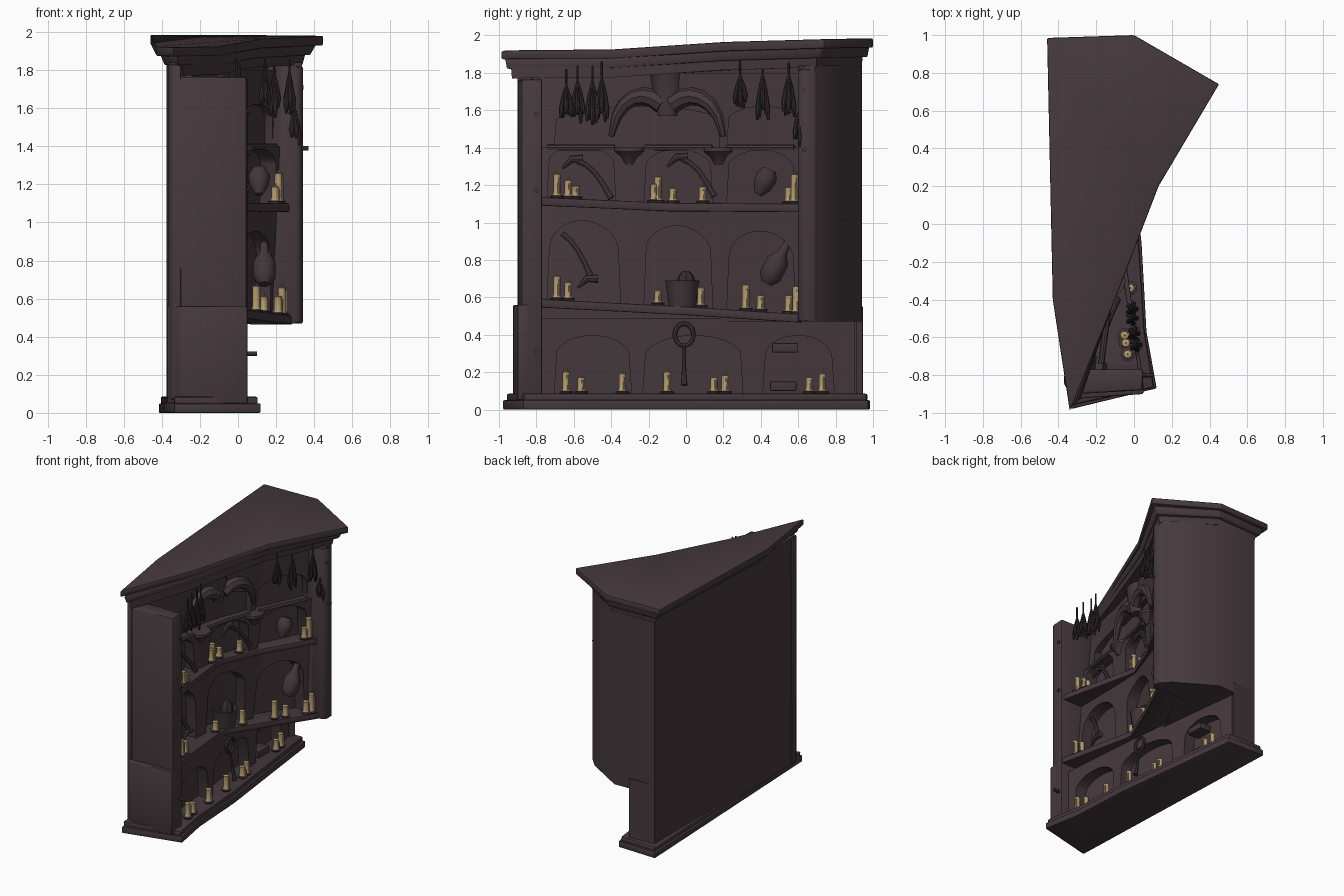
import bpy, bmesh, math, random
from mathutils import Matrix

if "Cube" in bpy.data.objects:
    bpy.data.objects.remove(bpy.data.objects["Cube"])
random.seed(3)

def mat(name, c):
    m = bpy.data.materials.new(name)
    m.diffuse_color = (*c, 1)
    m.use_nodes = True
    m.node_tree.nodes["Principled BSDF"].inputs["Base Color"].default_value = m.diffuse_color
    return m
WOOD = mat("dark violet wood", (0.060, 0.041, 0.048))
IRON = mat("darker goods", (0.053, 0.037, 0.043))
HERB = mat("dried herb", (0.036, 0.026, 0.030))
WAX = mat("candle wax", (0.46, 0.33, 0.17))

def finish(name, bm, m, bevel=0, seg=2):
    bmesh.ops.recalc_face_normals(bm, faces=bm.faces)
    me = bpy.data.meshes.new(name)
    bm.to_mesh(me)
    bm.free()
    o = bpy.data.objects.new(name, me)
    bpy.context.collection.objects.link(o)
    me.materials.append(m)
    if bevel:
        b = o.modifiers.new("bevel", 'BEVEL')
        b.width, b.segments = bevel, seg
    return o

def prism(name, bot, top, zb, zt, m=WOOD, bevel=0, seg=2):
    """Loft between two plan outlines; heights are numbers or functions of (x, y)."""
    f = lambda z, p: z(*p) if callable(z) else z
    bm = bmesh.new()
    a = [bm.verts.new((*p, f(zb, p))) for p in bot]
    b = [bm.verts.new((*p, f(zt, p))) for p in top]
    n = len(a)
    for i in range(n):
        bm.faces.new((a[i], a[(i+1) % n], b[(i+1) % n], b[i]))
    caps = [bm.faces.new(a), bm.faces.new(b)]
    bmesh.ops.triangulate(bm, faces=caps)
    return finish(name, bm, m, bevel, seg)

def lathe(name, prof, loc, m, n=12, rot=None, sq=(1, 1)):
    bm = bmesh.new()
    rings = [[bm.verts.new((r*sq[0]*math.cos(2*math.pi*i/n), r*sq[1]*math.sin(2*math.pi*i/n), z))
              for i in range(n)] for r, z in prof]
    for a, b in zip(rings, rings[1:]):
        for i in range(n):
            bm.faces.new((a[i], a[(i+1) % n], b[(i+1) % n], b[i]))
    bm.faces.new(rings[0])
    bm.faces.new(rings[-1])
    M = Matrix.Translation(loc) @ (rot or Matrix())
    bmesh.ops.transform(bm, matrix=M, verts=bm.verts)
    return finish(name, bm, m)

def tube(name, pts, r, m, radii=None, closed=False):
    cu = bpy.data.curves.new(name, 'CURVE')
    cu.dimensions, cu.bevel_depth, cu.bevel_resolution, cu.use_fill_caps = '3D', r, 2, True
    s = cu.splines.new('POLY')
    s.points.add(len(pts)-1)
    s.use_cyclic_u = closed
    for i, p in enumerate(pts):
        s.points[i].co = (*p, 1)
        s.points[i].radius = radii[i] if radii else 1
    o = bpy.data.objects.new(name, cu)
    bpy.context.collection.objects.link(o)
    cu.materials.append(m)
    return o

def interp(tab, y):
    if y <= tab[0][1]: return tab[0][0]
    for (x0, y0), (x1, y1) in zip(tab, tab[1:]):
        if y <= y1: return x0 + (x1-x0)*(y-y0)/(y1-y0)
    return tab[-1][0]

# plan curves (x, y): niche backs and shelf fronts
B_LOW = [(-.10, -.84), (-.16, -.1), (-.28, .92)]
B_MID = [(-.17, -.82), (-.20, -.4), (-.21, -.1), (-.09, .25), (.10, .61)]
B_TOP = [(-.29, -.82), (-.20, -.4), (-.13, -.1), (0, .25), (.16, .61)]
F_LOW = [(.09, -.86), (.04, -.57), (.01, -.1), (-.12, .95)]
F_MID = [(.045, -.8), (0, -.5), (-.055, -.1), (.08, .2), (.29, .62)]
F_TOP = [(.03, -.8), (-.02, -.5), (-.085, -.1), (.04, .2), (.28, .62)]
def back_x(y, z):
    if z < .5: return interp(B_LOW, y)
    t = max(0, min(1, (z-.5)/1.3))
    return interp(B_MID, y)*(1-t) + interp(B_TOP, y)*t
def shelf1(x, y): return interp([(1.135, -.77), (1.105, -.1), (1.10, .6)], y)
def shelf2(x, y): return interp([(.59, -.77), (.55, 0), (.51, .6)], y)
def floor_z(x, y): return .085
def roof_z(x, y): return interp([(1.92, -1), (1.925, -.4), (1.965, .2), (1.985, .9)], y)

# carcass
OUT = [(-.355, -.85), (-.375, -.4), (-.375, .93)]
END = [(-.16, .945), (-.19, .91)]
prism("lower_back", OUT + END + B_LOW[::-1], OUT + END + B_LOW[::-1], .05, .55)
WING = [(-.03, .94), (.27, .76), (.335, .69), (.335, .63), (.29, .60)]
prism("upper_back_and_wing", OUT + WING + B_MID[::-1], OUT + WING + B_TOP[::-1], .47, 1.84)
prism("front_wall", *[[(-.36, -.84), (-.30, -.90), (.045, -.88), (.05, -.77), (-.36, -.77)]]*2, .05, 1.765, bevel=.012)
prism("front_wall_foot", *[[(-.37, -.85), (-.30, -.925), (.05, -.90), (.05, -.84), (-.37, -.80)]]*2, .05, .56, bevel=.008)
prism("front_corner_strip", *[[(-.368, -.84), (-.35, -.89), (-.30, -.905), (-.30, -.80), (-.368, -.80)]]*2, .07, 1.83, bevel=.01)
prism("wing_pillar", *[[(.22, .60), (.32, .60), (.345, .64), (.335, .70), (.25, .70)]]*2, .47, 1.82, bevel=.015)

# base
BASE = [(-.335, -.98), (.12, -.87), (.066, -.57), (.04, -.1), (-.09, .975), (-.415, .985)]
prism("base_plinth", BASE, BASE, 0, .05, bevel=.008)
BASE2 = [(-.335, -.96), (.105, -.865), (.055, -.57), (.025, -.1), (-.105, .965), (-.405, .97)]
prism("base_step", BASE2, BASE2, .045, .085, bevel=.01)

# roof and stepped cornice
ROOF = [(-.34, -.99), (-.10, -.40), (.13, .20), (.45, .74), (0, 1), (-.46, .985), (-.43, -.40)]
def inset(k, d): return [(-.08+(x+.08)*k, y*(1-d)) for x, y in ROOF]
prism("roof_slab", ROOF, ROOF, lambda x, y: roof_z(x, y)-.05, roof_z, bevel=.008)
prism("cornice_upper", inset(.87, .03), inset(.93, .02), lambda x, y: roof_z(x, y)-.10,
      lambda x, y: roof_z(x, y)-.045, bevel=.006)
prism("cornice_lower", inset(.79, .06), inset(.82, .055), lambda x, y: roof_z(x, y)-.15,
      lambda x, y: roof_z(x, y)-.09)

# curved shelves
def shelf(name, zf, front):
    ys = [-.80+1.42*i/24 for i in range(25)]
    o = [(interp(front, y), y) for y in ys] + [(back_x(y, zf(0, y))-.04, y) for y in reversed(ys)]
    prism(name, o, o, lambda x, y: zf(x, y)-.045, zf, bevel=.006)
shelf("upper_shelf", shelf1, F_TOP)
shelf("middle_shelf", shelf2, F_MID)

# arched niche fronts, one panel per row
def niches(name, zb, zt, bays, h, d, y1):
    bm = bmesh.new()
    cols = []
    N = 110
    for i in range(N+1):
        y = -.78 + (y1+.78)*i/N
        lo, hi = zb(0, y), zt(0, y)
        for a, b in bays:
            if a < y < b:
                u = (2*y-a-b)/(b-a)
                lo += h*(.62 + .38*math.sqrt(1-u*u))
        lo = min(lo, hi-.01)
        zs = [lo+(hi-lo)*k/3 for k in range(4)]
        cols.append([bm.verts.new((back_x(y, z)+d, y, z)) for z in zs]
                    + [bm.verts.new((back_x(y, z)-.02, y, z)) for z in zs[::-1]])
    for a, b in zip(cols, cols[1:]):
        for k in range(8):
            bm.faces.new((a[k], a[(k+1) % 8], b[(k+1) % 8], b[k]))
    bm.faces.new(cols[0])
    bm.faces.new(cols[-1])
    finish(name, bm, WOOD)
niches("upper_niches", shelf1, lambda x, y: 1.40, [(-.74, -.38), (-.22, .14), (.22, .58)], .285, .08, .61)
niches("crown_arch", lambda x, y: 1.40, lambda x, y: 1.80, [(-.70, .18), (.22, .60)], .22, .04, .61)
niches("middle_niches", shelf2, lambda x, y: shelf1(x, y)-.04, [(-.73, -.36), (-.22, .14), (.23, .58)], .43, .08, .61)
niches("lower_niches", floor_z, lambda x, y: min(.49, shelf2(x, y)-.04),
       [(-.70, -.30), (-.22, .30), (.42, .78)], .31, .09, .90)

# ledges, keystone and capitals above the upper row
for a, b in ((-.74, -.38), (-.22, .14), (.22, .58)):
    tube("niche_ledge", [(back_x(y, 1.4)+.07, y, 1.40) for y in (a, (a+b)/2, b)], .016, WOOD)
for y in (-.30, .18):
    lathe("capital", [(.03, -.07), (.05, -.03), (.085, 0), (.085, .02)], (back_x(y, 1.4)+.055, y, 1.38), WOOD, 12)
k = back_x(-.1, 1.7)
lathe("keystone", [(.05, -.14), (.07, -.05), (.09, .08), (.12, .13)], (k+.03, -.10, 1.71), WOOD, 12, sq=(.7, 1))
for s in (-1, 1):
    pts = [(back_x(-.1+s*d, z)+.045, -.1+s*d, z) for d, z in
           ((.03, 1.63), (.08, 1.665), (.13, 1.675), (.18, 1.665), (.23, 1.63), (.27, 1.57), (.30, 1.46))]
    tube("arch_horn", pts, .05, WOOD, [1, 1, .95, .85, .75, .6, .3])

# wall pegs
for z in (.31, 1.17, 1.58):
    tube("front_peg", [(.03, -.80, z), (.10 if z < 1 else .06, -.80, z)], .012, WOOD)
for z, x in ((1.39, .37), (1.71, .345)):
    tube("wing_peg", [(.31, .635, z), (x, .635, z)], .012, WOOD)

# candles in wax pools on small dark dishes
def candle(y, zf, front, h):
    x = interp(front, y) - .045
    z = zf(x, y)
    lathe("candle_dish", [(.034, 0), (.038, .010), (.024, .014)], (x, y, z), IRON, 12)
    lathe("candle", [(.026, 0), (.020, .02), (.020, h-.01), (.021, h-.004), (.014, h)], (x, y, z+.01), WAX, 14)
    tube("candle_wick", [(x, y, z+h), (x, y+.003, z+h+.025)], .004, WAX)
    tube("wax_drip", [(x+.02, y+.008, z+h*.9), (x+.02, y+.01, z+.02)], .006, WAX)
ROWS = ((shelf1, F_TOP, ((-.69, .12), (-.63, .09), (-.59, .06), (-.17, .09), (-.15, .13), (-.07, .07), (.09, .08), (.55, .08), (.58, .15))),
        (shelf2, F_MID, ((-.69, .12), (-.63, .09), (-.15, .07), (.08, .10), (.32, .13), (.40, .08), (.55, .09), (.59, .14))),
        (floor_z, F_LOW, ((-.64, .11), (-.56, .08), (-.34, .10), (-.10, .11), (.15, .08), (.21, .09), (.66, .08), (.73, .10))))
for zf, front, row in ROWS:
    for y, h in row:
        candle(y, zf, front, h)

# hanging herb bundles
def herb(x, y, top, bot):
    tube("herb_string", [(x, y, top+.08), (x, y, top)], .006, HERB)
    for i in range(5):
        a, l = 2*math.pi*i/5, random.uniform(.75, 1)
        dx, dy = .022*math.cos(a), .028*math.sin(a)
        h = (top-bot)*l
        tube("herb_stem", [(x, y, top), (x+dx*.5, y+dy*.6, top-h*.35), (x+dx, y+dy, top-h*.75), (x+dx*.9, y+dy*1.1, top-h)],
             .013, HERB, [.35, .7, 1.1, .5])
for x, y, t, b in ((.01, -.64, 1.74, 1.54), (0, -.58, 1.76, 1.52), (-.01, -.50, 1.76, 1.52), (-.01, -.45, 1.78, 1.53),
                   (.14, .29, 1.79, 1.60), (.19, .41, 1.80, 1.54), (.27, .55, 1.80, 1.56), (.30, .61, 1.62, 1.40)):
    herb(x, y, t, b)

# picks and axes leaning in the niches
def pick(y0, z0, y1, z1, head):
    P = [(back_x(y0, z0)+.06+.07*t, y0+(y1-y0)*t, z0+(z1-z0)*t+.04*math.sin(math.pi*t)) for t in (0, .25, .5, .75, 1)]
    tube("tool_handle", P, .016, IRON, [1, .9, .9, 1, 1.2])
    c = P[0] if head else P[-1]
    tube("tool_head", [(c[0], c[1]-.08, c[2]-.04), (c[0], c[1]-.03, c[2]+.01), (c[0], c[1]+.03, c[2]+.01)], .018, IRON, [.4, 1.1, 1.3])
pick(-.58, 1.33, -.40, 1.13, True)
pick(-.02, 1.34, .15, 1.14, True)
pick(-.66, .94, -.50, .69, False)

# horn cup, bucket, bottle, mirror, books
RX = lambda d: Matrix.Rotation(math.radians(d), 4, 'X')
lathe("horn_cup", [(.02, -.08), (.05, -.03), (.058, .03), (.035, .07)], (back_x(.42, 1.2)+.07, .42, 1.22), IRON, 12, RX(-25))
bx = interp(F_MID, 0)-.09
lathe("bucket", [(.075, 0), (.09, .12), (.095, .14), (.083, .14), (.075, .09)], (bx, -.02, .55), IRON, 14)
lathe("bucket_filling", [(.05, 0), (.045, .05), (.02, .08)], (bx, 0, .66), HERB, 7)
lathe("bottle", [(.03, -.13), (.06, -.09), (.06, 0), (.025, .06), (.02, .12), (.028, .13)],
      (back_x(.5, .8)+.08, .49, .79), IRON, 12, RX(-28))
mx = back_x(0, .3)+.11
tube("mirror_frame", [(mx, -.01+.05*math.cos(a*math.pi/6), .40+.06*math.sin(a*math.pi/6)) for a in range(12)], .012, IRON, closed=True)
tube("mirror_handle", [(mx, -.01, .34), (mx+.02, -.01, .24), (mx+.04, -.01, .13)], .014, IRON, [.7, .7, 1.3])
for y, z in ((.53, .33), (.52, .125)):
    x = back_x(y, .3)+.06
    prism("book", *[[(x-.06, y-.07), (x+.04, y-.07), (x+.04, y+.07), (x-.06, y+.07)]]*2, z-.025, z+.025, IRON, bevel=.006)

# convert curves and shade
for o in bpy.context.scene.objects:
    o.select_set(True)
bpy.context.view_layer.objects.active = bpy.data.objects["roof_slab"]
bpy.ops.object.convert(target='MESH')
bpy.ops.object.shade_smooth_by_angle(angle=math.radians(40))
